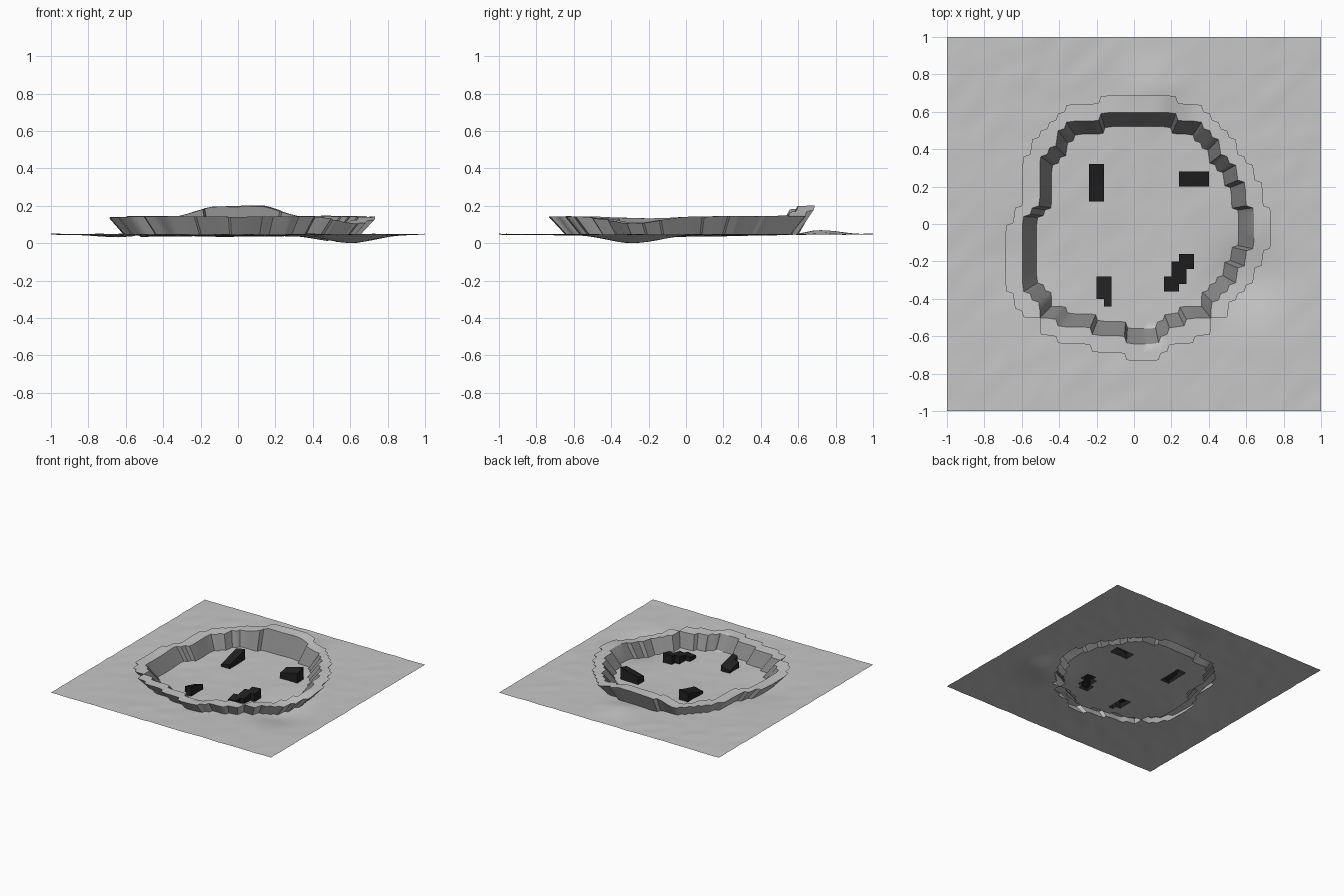
import bpy, bmesh, math
from mathutils import Vector, noise

cube = bpy.data.objects.get("Cube")
if cube:
    bpy.data.objects.remove(cube, do_unlink=True)

N = 50              # grid cells per side
CELL = 2 / N
FLARE = 1.145       # outward lean of the rim wall
WALL = 0.1          # rim height


def material(name, value):
    mat = bpy.data.materials.new(name)
    mat.use_nodes = True
    color = (value, value, value, 1)
    mat.diffuse_color = color
    mat.node_tree.nodes["Principled BSDF"].inputs["Base Color"].default_value = color
    return mat


# Foot of the rim's outer wall, in grid cells from the centre
OUTLINE = [(-4, 15), (5, 15), (5, 14), (7, 14), (9, 13), (10, 12), (12, 9), (13, 7),
           (14, 6), (15, 3), (16, 1), (16, -1), (15, -4), (14, -6), (12, -9), (10, -11),
           (8, -13), (5, -14), (2, -16), (0, -16), (-2, -15), (-8, -14), (-10, -13),
           (-12, -11), (-14, -10), (-14, -8), (-15, -8), (-15, 0), (-14, 1), (-13, 3),
           (-13, 6), (-12, 9), (-10, 11), (-8, 13), (-7, 14), (-4, 14)]

# Dark rocks: height, top slope along x and y, then cell rectangles
ROCKS = [(0.05, 0.2, 0.25, [(-6, 3, -4, 8)]),
         (0.07, 0.25, 0.2, [(6, 5, 10, 7)]),
         (0.05, 0.1, 0.2, [(4, -9, 6, -7), (5, -8, 7, -5), (6, -6, 8, -4)]),
         (0.05, 0.3, -0.25, [(-5, -10, -3, -7), (-4, -11, -3, -9)])]


def inside(x, y):
    """Even-odd test of a point against the outline."""
    hit = False
    for (ax, ay), (bx, by) in zip(OUTLINE, OUTLINE[1:] + OUTLINE[:1]):
        if (ay > y) != (by > y) and x < ax + (y - ay) * (bx - ax) / (by - ay):
            hit = not hit
    return hit


def on_rim(x, y):
    """Within two cell steps of the outline, on its inner side."""
    steps = [(i, j) for i in range(-2, 3) for j in range(-2, 3) if abs(i) + abs(j) <= 2]
    return inside(x, y) and not all(inside(x + i, y + j) for i, j in steps)


def mound(p, x, y, size, height):
    return height * math.exp(-((p.x - x) ** 2 + (p.y - y) ** 2) / size ** 2)


def soften_border(faces, amount):
    """Round off the stair steps along the border of a region."""
    region = set(faces)
    near = {}
    for e in {e for f in faces for e in f.edges}:
        if not region.issuperset(e.link_faces):
            a, b = e.verts
            near.setdefault(a, []).append(b.co.copy())
            near.setdefault(b, []).append(a.co.copy())
    for v, others in near.items():
        v.co = v.co.lerp(sum(others, Vector()) / len(others), amount)


def extrude(bm, faces):
    """Lift off a region as an open-bottomed block; return its top and all faces."""
    old = set(bm.faces) - set(faces)
    geom = bmesh.ops.extrude_face_region(bm, geom=faces)["geom"]
    bmesh.ops.delete(bm, geom=[f for f in faces if f.is_valid], context='FACES')
    verts = [g for g in geom if isinstance(g, bmesh.types.BMVert) and g.is_valid]
    return verts, [f for f in bm.faces if f not in old]


# Gently rippled ground sheet
bm = bmesh.new()
bmesh.ops.create_grid(bm, x_segments=N, y_segments=N, size=1)
for v in bm.verts:
    p = v.co
    p.z = 0.004 * noise.noise(Vector(((p.x + p.y) * 4, (p.x - p.y) * 9, 0)))
    p.z += mound(p, 0.6, -0.28, 0.19, -0.044) + mound(p, -0.62, -0.2, 0.2, -0.012)
    p.z += mound(p, 0, -0.1, 0.6, -0.013) + mound(p, 0.1, 0.73, 0.12, 0.024)

cells = [(f, f.calc_center_median() / CELL) for f in bm.faces]
rim_faces = [f for f, c in cells if on_rim(c.x, c.y)]
rock_faces = [[f for f, c in cells
               if any(l < c.x < r and b < c.y < t for l, b, r, t in rock[3])]
              for rock in ROCKS]

# Rim wall, leaning outward and higher at the back
soften_border(rim_faces, 0.25)
verts, rim = extrude(bm, rim_faces)
for v in verts:
    p = v.co
    p.z += WALL
    if p.y > 0.4:
        p.z += 0.05 * max(0, min(1, (0.27 - abs(p.x)) / 0.14))
    p.x *= FLARE
    p.y *= FLARE

# Darker inner side of the rim
bm.normal_update()
for f in rim:
    c = f.calc_center_median()
    if f.normal.z < 0.9 and f.normal.x * c.x + f.normal.y * c.y < 0:
        f.material_index = 2

# Dark rocks with sloping tops
for (height, slope_x, slope_y, _), faces in zip(ROCKS, rock_faces):
    verts, block = extrude(bm, faces)
    middle = sum((v.co for v in verts), Vector()) / len(verts)
    for v in verts:
        d = v.co - middle
        v.co.z += height + slope_x * d.x + slope_y * d.y
    for f in block:
        f.material_index = 1

# Rest the lowest point on the floor
low = min(v.co.z for v in bm.verts)
bmesh.ops.translate(bm, verts=bm.verts, vec=(0, 0, -low))

mesh = bpy.data.meshes.new("crater_ground")
bm.to_mesh(mesh)
bm.free()
mesh.materials.append(material("grey_dust", 0.57))
mesh.materials.append(material("black_rock", 0.015))
mesh.materials.append(material("dark_grey_wall", 0.24))
crater = bpy.data.objects.new("crater_ground", mesh)
bpy.context.collection.objects.link(crater)
bpy.context.view_layer.objects.active = crater
crater.select_set(True)
bpy.ops.object.shade_smooth_by_angle(angle=math.radians(50))
